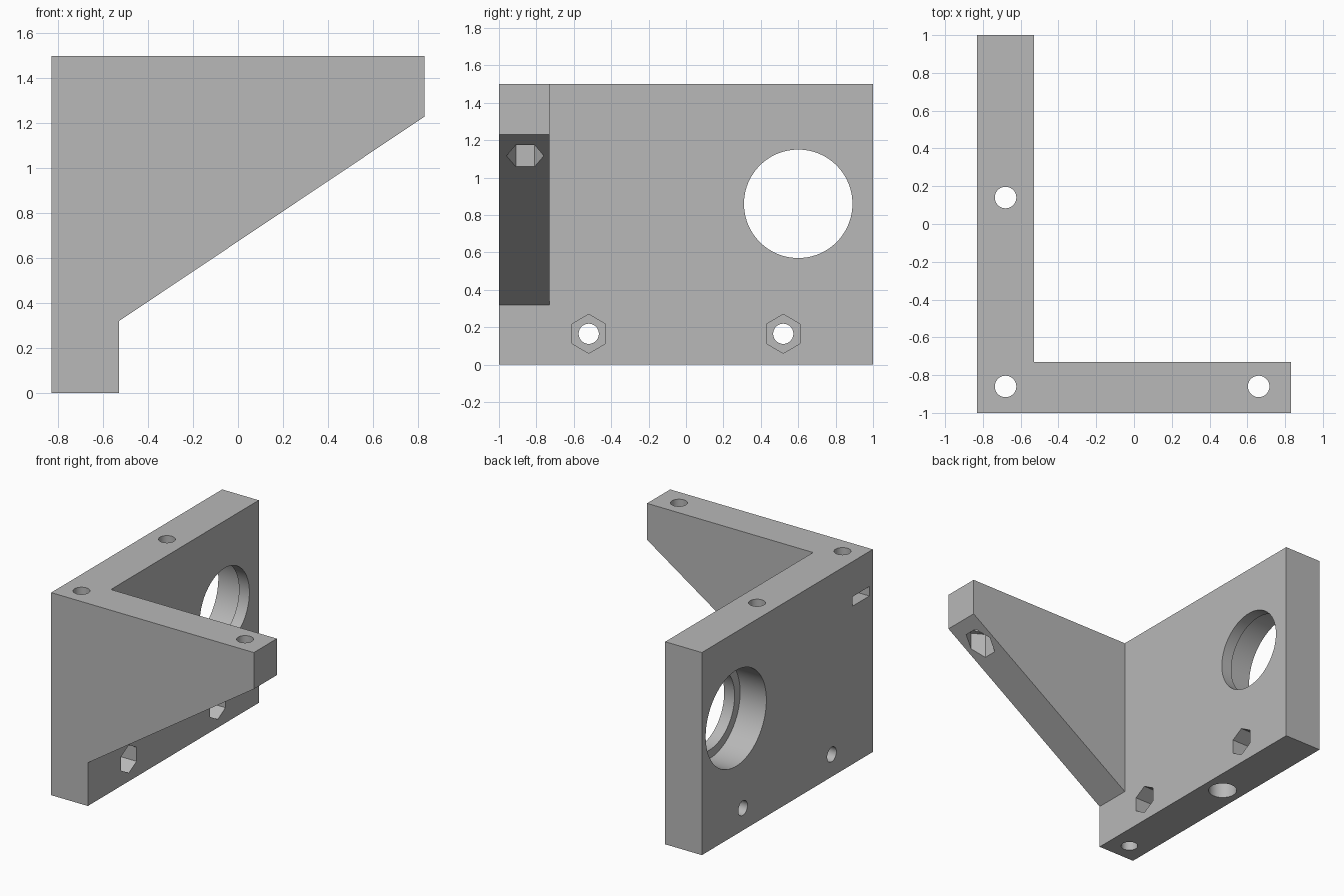
import bpy, bmesh
from math import sin, cos, tau

if "Cube" in bpy.data.objects:
    bpy.data.objects.remove(bpy.data.objects["Cube"], do_unlink=True)

grey = bpy.data.materials.new("plain grey")
grey.use_nodes = True
colour = (0.48, 0.48, 0.48, 1)
grey.diffuse_color = colour
grey.node_tree.nodes["Principled BSDF"].inputs["Base Color"].default_value = colour

PLACE = {
    "x": lambda u, v, w: (w, u, v),
    "y": lambda u, v, w: (u, w, v),
    "z": lambda u, v, w: (u, v, w),
}


def ring(cu, cv, r, n=48):
    """Regular outline with a corner pointing along +v."""
    return [(cu + r * sin(tau * i / n), cv + r * cos(tau * i / n)) for i in range(n)]


def prism(name, outline, axis, lo, hi):
    """Extrude an outline along an axis from lo to hi."""
    bm = bmesh.new()
    ends = [[bm.verts.new(PLACE[axis](u, v, w)) for u, v in outline] for w in (lo, hi)]
    for end in ends:
        bm.faces.new(end)
    a, b = ends
    for i in range(len(a)):
        j = (i + 1) % len(a)
        bm.faces.new((a[i], a[j], b[j], b[i]))
    bmesh.ops.recalc_face_normals(bm, faces=bm.faces)
    mesh = bpy.data.meshes.new(name)
    bm.to_mesh(mesh)
    bm.free()
    mesh.materials.append(grey)
    obj = bpy.data.objects.new(name, mesh)
    bpy.context.collection.objects.link(obj)
    return obj


# L-shaped body: side plate plus front web
left, inner, right = -0.83, -0.53, 0.83
bracket = prism("corner_bracket", [(left, -1), (right, -1), (right, -0.73),
                                   (inner, -0.73), (inner, 1), (left, 1)], "z", 0, 1.5)
bpy.context.view_layer.objects.active = bracket
bracket.select_set(True)


def cut(*shape):
    cutter = prism("cutter", *shape)
    cutter.hide_render = True
    mod = bracket.modifiers.new("cut", "BOOLEAN")
    mod.operation, mod.solver, mod.object = "DIFFERENCE", "EXACT", cutter
    bpy.ops.object.modifier_apply(modifier=mod.name)
    mesh = cutter.data
    bpy.data.objects.remove(cutter)
    bpy.data.meshes.remove(mesh)


# Sloping underside of the web
cut([(inner, -0.2), (1.0, -0.2), (1.0, 1.343), (right, 1.23), (inner, 0.32)], "y", -1.2, -0.6)

# Bearing seat with a narrower lip on the inner side
cut(ring(0.6, 0.86, 0.29, 96), "x", -1, 0)
cut(ring(0.6, 0.86, 0.355, 96), "x", -1, inner - 0.085)

# Vertical screw holes
for x, y in ((-0.68, 0.14), (-0.68, -0.86), (0.66, -0.86)):
    cut(ring(x, y, 0.057), "z", -0.1, 1.6)

# Screw head counterbore, hexagonal web pocket and side nut slot
cut(ring(-0.68, 0.14, 0.097), "z", -0.1, 1.24)
cut(ring(0.66, -0.86, 0.1, 6), "z", 0.5, 1.24)
tip = ring(-0.68, -0.86, 0.1, 6)[:4]
cut(tip + [(-0.95, -0.96), (-0.95, -0.76)], "z", 1.17, 1.24)

# Horizontal screw holes with hexagonal nut pockets
for y in (-0.52, 0.52):
    cut(ring(y, 0.165, 0.054), "x", -1, 0)
    cut(ring(y, 0.165, 0.104, 6), "x", inner - 0.15, 0)

bpy.ops.object.shade_smooth_by_angle()
